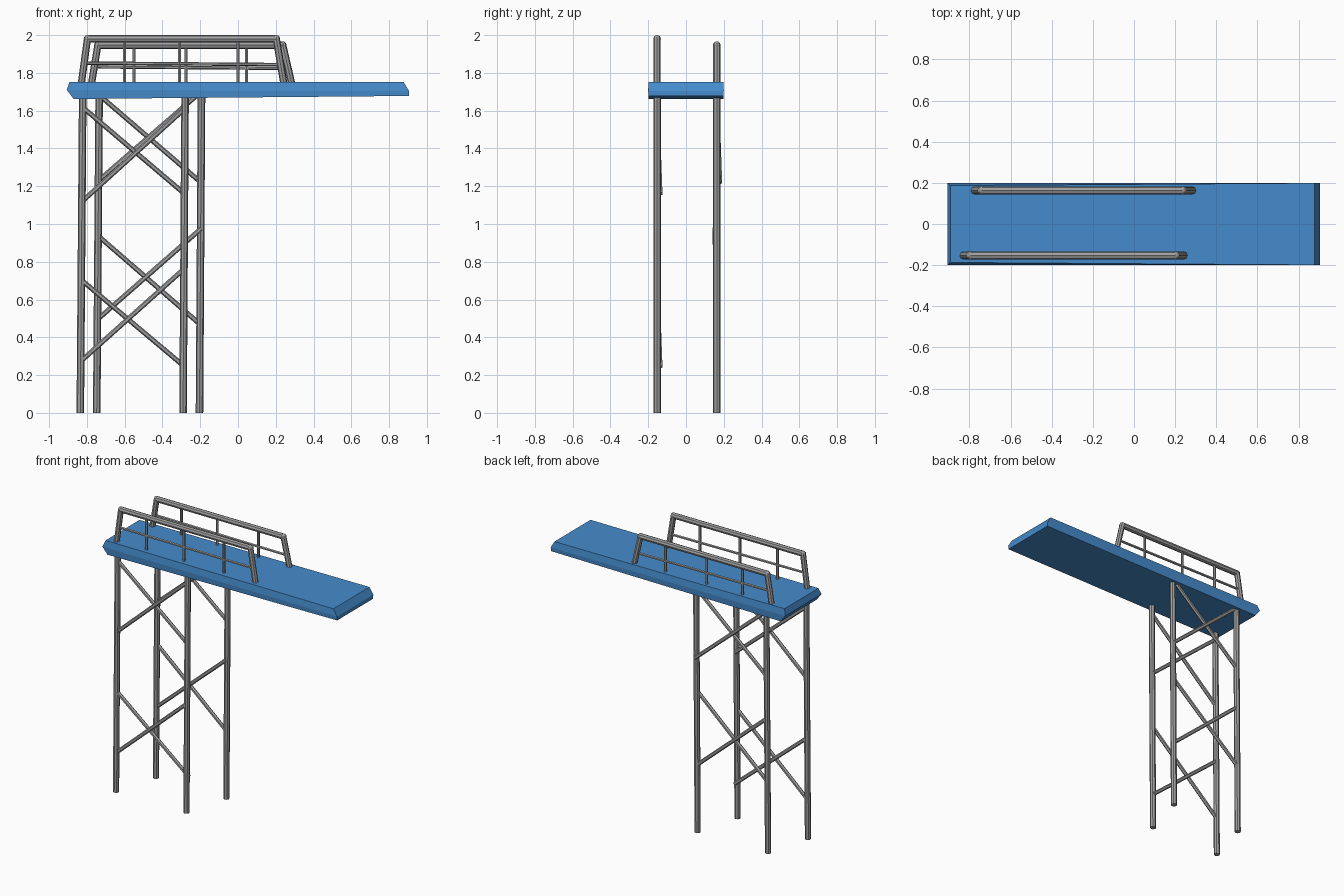
import bpy, bmesh
from mathutils import Vector

if "Cube" in bpy.data.objects:
    bpy.data.objects.remove(bpy.data.objects["Cube"])

steel = bpy.data.materials.new("steel")
steel.diffuse_color = (0.35, 0.35, 0.35, 1)
steel.use_nodes = True
steel.node_tree.nodes["Principled BSDF"].inputs["Base Color"].default_value = steel.diffuse_color
blue = bpy.data.materials.new("blue_deck")
blue.diffuse_color = (0.06, 0.26, 0.6, 1)
blue.use_nodes = True
blue.node_tree.nodes["Principled BSDF"].inputs["Base Color"].default_value = blue.diffuse_color


def finish(bm, name, mat):
    bmesh.ops.recalc_face_normals(bm, faces=bm.faces)
    me = bpy.data.meshes.new(name)
    bm.to_mesh(me)
    bm.free()
    me.materials.append(mat)
    ob = bpy.data.objects.new(name, me)
    bpy.context.collection.objects.link(ob)
    return ob


def tube(name, a, b, r, sides=8):
    """Low-poly round bar from a to b."""
    a, b = Vector(a), Vector(b)
    d = b - a
    bm = bmesh.new()
    bmesh.ops.create_cone(bm, cap_ends=True, segments=sides,
                          radius1=r, radius2=r, depth=d.length)
    m = d.to_track_quat('Z', 'Y').to_matrix().to_4x4()
    m.translation = (a + b) / 2
    bm.transform(m)
    return finish(bm, name, steel)


# Deck: three stacked outlines (x left, x right, z left, z right, half width)
bm = bmesh.new()
loops = []
for x0, x1, z0, z1, h0, h1 in [(-0.87, 0.905, 1.662, 1.678, 0.198, 0.198),
                               (-0.907, 0.905, 1.71, 1.705, 0.2, 0.2),
                               (-0.892, 0.877, 1.752, 1.752, 0.187, 0.199)]:
    loops.append([bm.verts.new(p) for p in
                  [(x0, -h0, z0), (x1, -h1, z1), (x1, h1, z1), (x0, h0, z0)]])
bm.faces.new(loops[0])
bm.faces.new(loops[2])
for lo, hi in zip(loops, loops[1:]):
    for i in range(4):
        j = (i + 1) % 4
        bm.faces.new((lo[i], lo[j], hi[j], hi[i]))
finish(bm, "deck", blue)

# Per side: y, leg shift, rail shift, rail height, baluster positions
sides = {
    "front": dict(y=-0.153, leg=0.0, xs=(-0.83, -0.797, 0.203, 0.243), z=1.98,
                  mid=1.852, posts=(-0.6, -0.31, 0.0),
                  braces=[(1.62, 1.16, 0.017), (1.12, 1.61, 0.0),
                          (0.70, 0.245, 0.017), (0.28, 0.765, 0.0)]),
    "back": dict(y=0.163, leg=0.087, xs=(-0.776, -0.742, 0.237, 0.285), z=1.947,
                 mid=1.832, posts=(-0.55, -0.275, 0.045),
                 braces=[(1.685, 1.22, 0.017), (1.23, 1.70, 0.0),
                         (0.935, 0.465, 0.0), (0.50, 0.975, -0.012)]),
}
for side, s in sides.items():
    y, dx = s["y"], s["leg"]

    # Legs
    for n, xb, xt in [("left", -0.835, -0.822), ("right", -0.291, -0.28)]:
        tube(f"{side}_{n}_leg", (xb + dx, y, 0), (xt + dx, y, 1.70), 0.02)

    # Crossed braces
    for i, (za, zb, dy) in enumerate(s["braces"]):
        tube(f"{side}_brace_{i}", (-0.825 + dx, y, za),
             (-0.283 + dx, y + dy, zb), 0.013, 6)

    # Handrail with sloping end posts and rounded corners
    x0, x1, x2, x3 = s["xs"]
    z = s["z"]
    tube(f"{side}_handrail", (x1, y, z), (x2, y, z), 0.02)
    for n, xb, xt in [("left", x0, x1), ("right", x3, x2)]:
        tube(f"{side}_{n}_rail_post", (xb, y, 1.74), (xt, y, z), 0.019)
        bm = bmesh.new()
        bmesh.ops.create_uvsphere(bm, u_segments=8, v_segments=6, radius=0.02)
        bmesh.ops.translate(bm, verts=bm.verts, vec=(xt, y, z))
        finish(bm, f"{side}_{n}_rail_corner", steel)

    # Middle rail and balusters
    t = (s["mid"] - 1.74) / (z - 1.74)
    tube(f"{side}_middle_rail", (x0 + (x1 - x0) * t, y, s["mid"]),
         (x3 + (x2 - x3) * t, y, s["mid"] - 0.008), 0.009, 6)
    for i, x in enumerate(s["posts"]):
        tube(f"{side}_baluster_{i}", (x, y, 1.74), (x, y, z), 0.009, 6)
